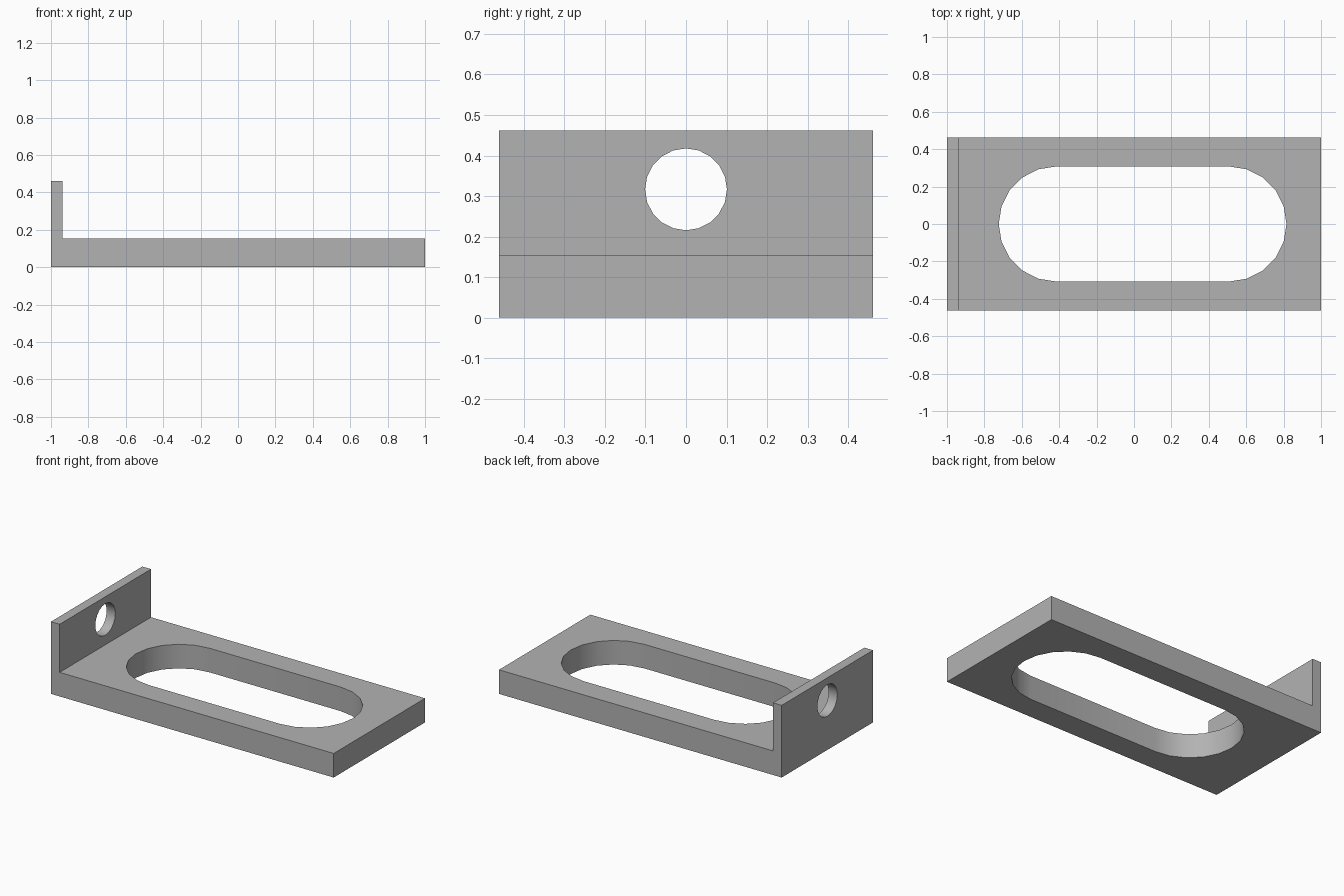
import bpy, bmesh, math
from mathutils import Matrix, Vector

if "Cube" in bpy.data.objects:
    bpy.data.objects.remove(bpy.data.objects["Cube"], do_unlink=True)

DEPTH, BASE, WALL, TOP = 0.923, 0.154, 0.0615, 0.4615
SLOT_X, SLOT_R = 0.046, 0.3077     # slot centre and end radius
HOLE_Z, HOLE_R = 0.3165, 0.101
SIDES = 20

grey = bpy.data.materials.new("light grey")
grey.use_nodes = True
colour = (0.45, 0.45, 0.45, 1)
grey.diffuse_color = colour
grey.node_tree.nodes["Principled BSDF"].inputs["Base Color"].default_value = colour


def prism(name, points, direction):
    """Extrude a flat outline along a direction into a closed solid."""
    bm = bmesh.new()
    face = bm.faces.new([bm.verts.new(p) for p in points])
    extruded = bmesh.ops.extrude_face_region(bm, geom=[face])["geom"]
    moved = [v for v in extruded if isinstance(v, bmesh.types.BMVert)]
    bmesh.ops.translate(bm, verts=moved, vec=Vector(direction))
    bmesh.ops.recalc_face_normals(bm, faces=bm.faces)
    mesh = bpy.data.meshes.new(name)
    bm.to_mesh(mesh)
    bm.free()
    mesh.materials.append(grey)
    obj = bpy.data.objects.new(name, mesh)
    bpy.context.collection.objects.link(obj)
    return obj


def arc(radius, start, steps):
    return [(radius * math.cos(start + math.tau * i / SIDES),
             radius * math.sin(start + math.tau * i / SIDES)) for i in range(steps)]


# L-shaped bracket: thick base plate with a thin upright at one end
left = -1
profile = [(left, 0), (1, 0), (1, BASE), (left + WALL, BASE), (left + WALL, TOP), (left, TOP)]
bracket = prism("angle_bracket", [(x, -DEPTH / 2, z) for x, z in profile], (0, DEPTH, 0))

# Long rounded slot through the base
half = SIDES // 2 + 1
offset = 1.5 * SLOT_R
outline = [(SLOT_X + offset + x, y, -0.1) for x, y in arc(SLOT_R, -math.pi / 2, half)]
outline += [(SLOT_X - offset + x, y, -0.1) for x, y in arc(SLOT_R, math.pi / 2, half)]
slot = prism("slot_cutter", outline, (0, 0, 0.4))

# Round hole through the upright
circle = [(left - 0.1, y, HOLE_Z + z) for y, z in arc(HOLE_R, 0, SIDES)]
hole = prism("hole_cutter", circle, (0.3, 0, 0))

bpy.context.view_layer.objects.active = bracket
bracket.select_set(True)
for cutter in (slot, hole):
    mod = bracket.modifiers.new(cutter.name, "BOOLEAN")
    mod.operation, mod.solver, mod.object = "DIFFERENCE", "EXACT", cutter
    bpy.ops.object.modifier_apply(modifier=mod.name)
    bpy.data.objects.remove(cutter, do_unlink=True)

# Rounded cuts shade smoothly, all corners stay sharp
bpy.ops.object.shade_smooth_by_angle(angle=math.radians(30))
